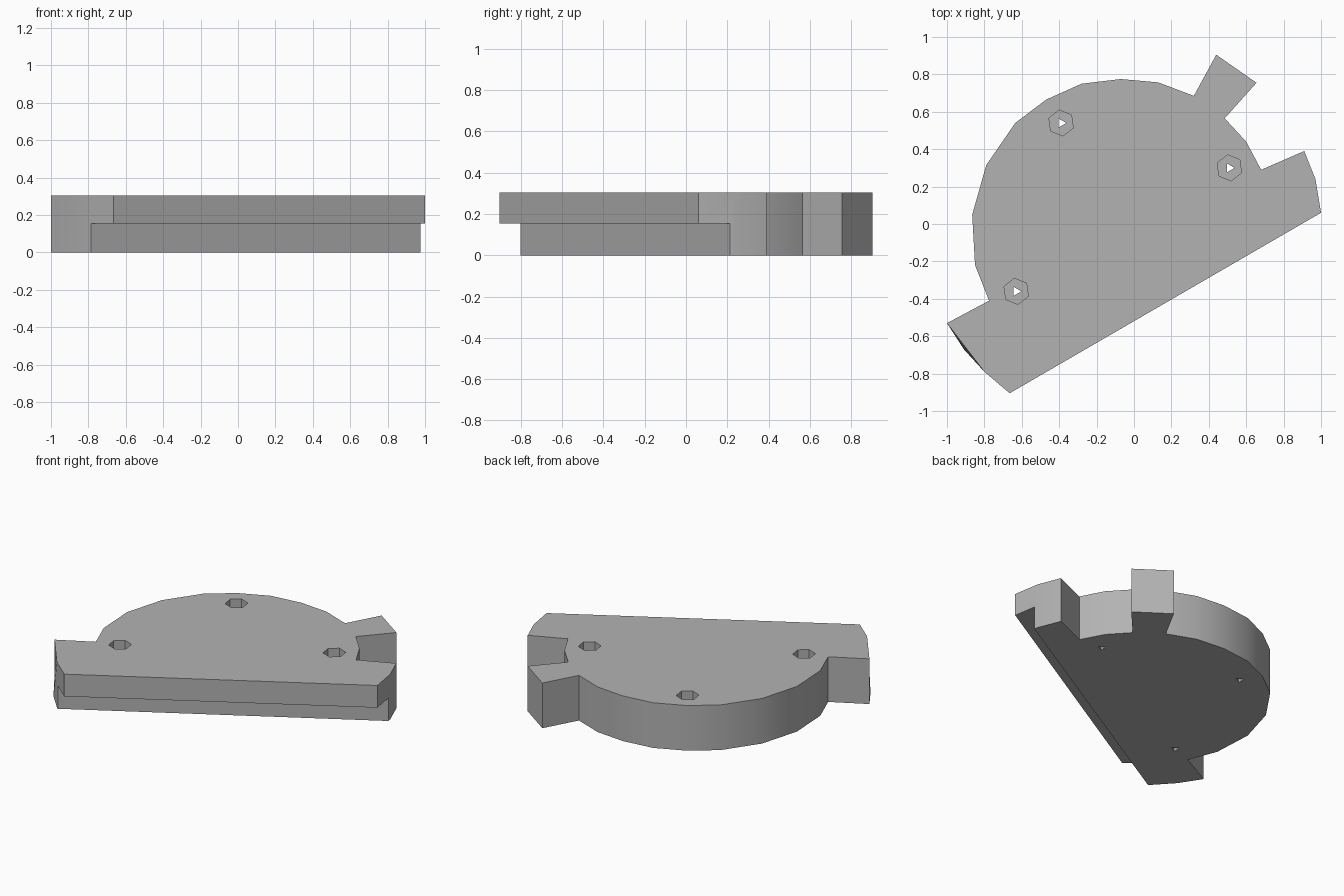
import bpy, bmesh
from math import radians
from mathutils import Matrix, Vector

if "Cube" in bpy.data.objects:
    bpy.data.objects.remove(bpy.data.objects["Cube"])

HEIGHT, STEP = 0.305, 0.155

grey = bpy.data.materials.new("plain grey")
grey.use_nodes = True
grey.diffuse_color = (0.45, 0.45, 0.45, 1)
grey.node_tree.nodes["Principled BSDF"].inputs["Base Color"].default_value = (0.45, 0.45, 0.45, 1)


def add_object(name, bm):
    bmesh.ops.recalc_face_normals(bm, faces=bm.faces)
    mesh = bpy.data.meshes.new(name)
    bm.to_mesh(mesh)
    bm.free()
    mesh.materials.append(grey)
    obj = bpy.data.objects.new(name, mesh)
    bpy.context.collection.objects.link(obj)
    return obj


def cylinder(name, sides, radius, x, y, z0, z1, turn):
    bm = bmesh.new()
    place = Matrix.Translation((x, y, (z0 + z1) / 2)) @ Matrix.Rotation(radians(turn), 4, "Z")
    bmesh.ops.create_cone(bm, cap_ends=True, segments=sides, radius1=radius,
                          radius2=radius, depth=z1 - z0, matrix=place)
    return add_object(name, bm)


def cut(body, cutter):
    cutter.hide_render = True
    mod = body.modifiers.new("cut", "BOOLEAN")
    mod.operation, mod.solver, mod.object = "DIFFERENCE", "EXACT", cutter
    bpy.ops.object.modifier_apply(modifier=mod.name)
    bpy.data.objects.remove(cutter)


# Half-round plate outline with its teeth, counter-clockwise
outline = [(1, 0.06), (0.97, 0.24), (0.91, 0.39), (0.68, 0.29), (0.60, 0.44),
           (0.485, 0.565), (0.655, 0.755), (0.44, 0.905), (0.32, 0.685),
           (0.13, 0.757), (-0.07, 0.775), (-0.28, 0.75), (-0.47, 0.665),
           (-0.635, 0.54), (-0.79, 0.315), (-0.865, 0.05), (-0.85, -0.22),
           (-0.775, -0.41), (-1, -0.53), (-0.91, -0.67), (-0.80, -0.79),
           (-0.665, -0.905)]
bm = bmesh.new()
base = bm.faces.new([bm.verts.new((x, y, 0)) for x, y in outline])
top = bmesh.ops.extrude_face_region(bm, geom=[base])["geom"]
for v in top:
    if isinstance(v, bmesh.types.BMVert):
        v.co.z = HEIGHT
        # The end of the wide tooth is straight along its top edge
        if (v.co.xy - Vector((-0.91, -0.67))).length < 0.01:
            v.co.xy = (-0.9, -0.66)
plate = add_object("half_round_plate", bm)
bpy.context.view_layer.objects.active = plate
plate.select_set(True)

# Rebate under the long straight edge
bm = bmesh.new()
place = (Matrix.Rotation(radians(30), 4, "Z")
         @ Matrix.Translation((0, -0.303 - 0.5, STEP - 0.5))
         @ Matrix.Diagonal((4, 1, 1, 1)))
bmesh.ops.create_cube(bm, size=1, matrix=place)
cut(plate, add_object("rebate_cutter", bm))

# Screw holes: wide recess above, narrow bore through the bottom
for x, y in [(-0.39, 0.54), (0.51, 0.30), (-0.63, -0.36)]:
    cut(plate, cylinder("recess_cutter", 6, 0.07, x, y, STEP, HEIGHT + 0.1, 8))
    cut(plate, cylinder("bore_cutter", 3, 0.028, x, y, -0.1, STEP + 0.05, 30))

bpy.ops.object.shade_smooth_by_angle(angle=radians(30))
